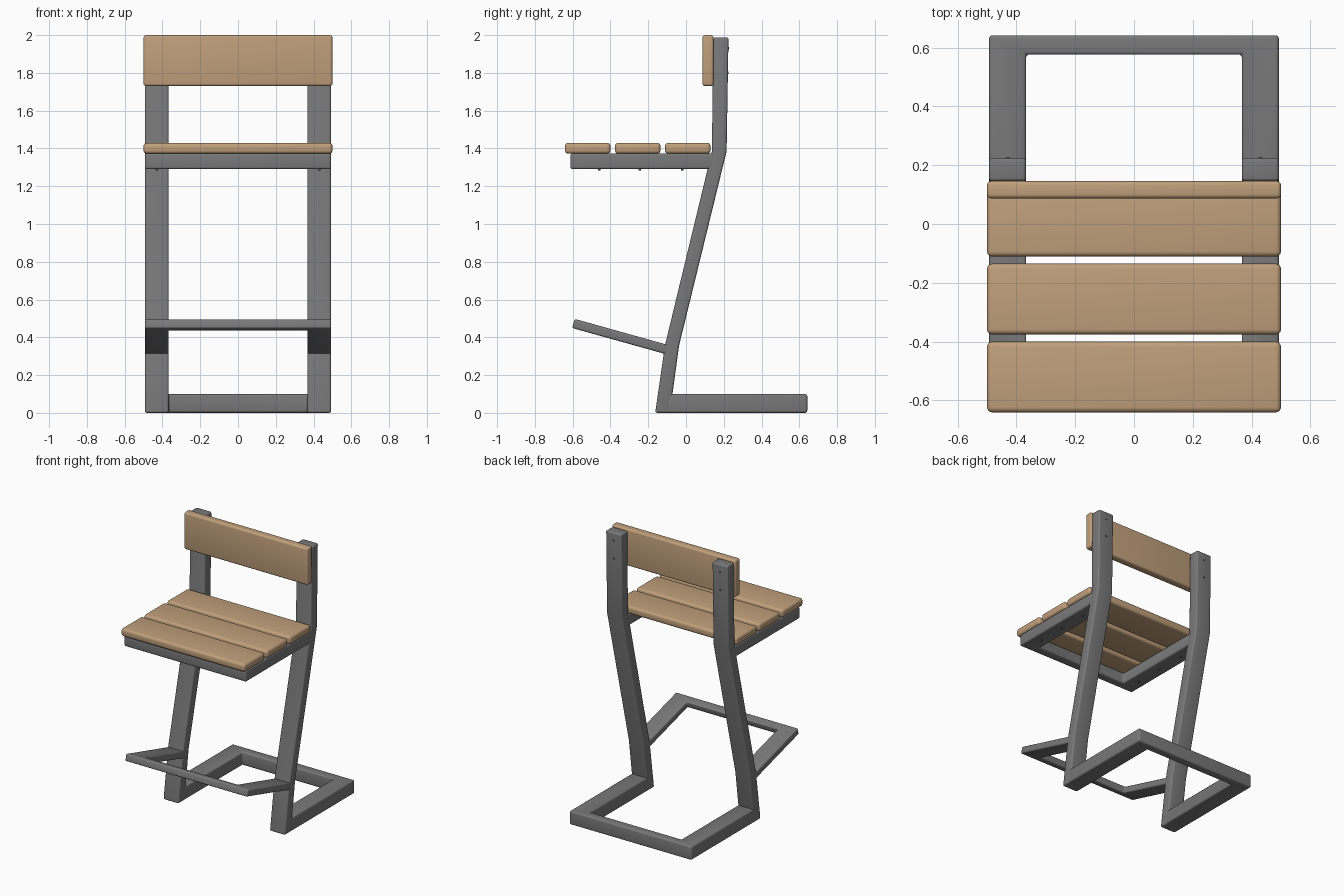
import bpy, bmesh, math
from mathutils import Matrix, Vector

if "Cube" in bpy.data.objects:
    bpy.data.objects.remove(bpy.data.objects["Cube"])


def material(name, rgb):
    m = bpy.data.materials.new(name)
    m.diffuse_color = (*rgb, 1)
    m.use_nodes = True
    m.node_tree.nodes["Principled BSDF"].inputs["Base Color"].default_value = m.diffuse_color
    return m


METAL = material("grey metal", (0.19, 0.19, 0.19))
WOOD = material("light wood", (0.53, 0.35, 0.20))
SCREW = material("dark screw", (0.10, 0.10, 0.10))


def finish(bm, name, mat, bevel=0.0):
    bmesh.ops.recalc_face_normals(bm, faces=bm.faces)
    mesh = bpy.data.meshes.new(name)
    bm.to_mesh(mesh)
    bm.free()
    ob = bpy.data.objects.new(name, mesh)
    bpy.context.collection.objects.link(ob)
    mesh.materials.append(mat)
    bpy.ops.object.select_all(action='DESELECT')
    ob.select_set(True)
    bpy.context.view_layer.objects.active = ob
    if bevel:
        mod = ob.modifiers.new("rounded edges", 'BEVEL')
        mod.width = bevel
        mod.segments = 4
        mod.limit_method = 'ANGLE'
        mod.angle_limit = math.radians(40)
        bpy.ops.object.modifier_apply(modifier=mod.name)
    bpy.ops.object.shade_smooth_by_angle(angle=math.radians(35))
    return ob


def prism(name, pts, depth, mat, bevel):
    """Extrude a closed outline of 3D points along the depth vector."""
    bm = bmesh.new()
    face = bm.faces.new([bm.verts.new(p) for p in pts])
    res = bmesh.ops.extrude_face_region(bm, geom=[face])
    verts = [v for v in res["geom"] if isinstance(v, bmesh.types.BMVert)]
    bmesh.ops.translate(bm, verts=verts, vec=Vector(depth))
    return finish(bm, name, mat, bevel)


def box(name, lo, hi, mat, bevel):
    pts = [(lo[0], lo[1], lo[2]), (hi[0], lo[1], lo[2]),
           (hi[0], hi[1], lo[2]), (lo[0], hi[1], lo[2])]
    return prism(name, pts, (0, 0, hi[2] - lo[2]), mat, bevel)


def u_frame(name, y_open, y_bar, bar, z0, z1, bevel):
    """Flat U: two wide arms joined by a crossbar at y_bar."""
    y_in = y_bar - math.copysign(bar, y_bar - y_open)
    half = [(XO, y_bar), (XO, y_open), (XI, y_open), (XI, y_in)]
    pts = half + [(-x, y) for x, y in reversed(half)]
    return prism(name, [(x, y, z0) for x, y in pts], (0, 0, z1 - z0), METAL, bevel)


def screw(name, loc, axis):
    bm = bmesh.new()
    rot = Vector((0, 0, 1)).rotation_difference(Vector(axis)).to_matrix().to_4x4()
    bmesh.ops.create_cone(bm, cap_ends=True, segments=16, radius1=0.008, radius2=0.006,
                          depth=0.01, matrix=Matrix.Translation(loc) @ rot)
    finish(bm, name, SCREW)


XI, XO = 0.367, 0.493   # inner and outer sides of the frame arms

# Bent legs running from the floor to the backrest
leg = [(-0.163, 0), (-0.112, 0.355), (0.137, 1.385), (0.145, 1.988),
       (0.225, 1.988), (0.215, 1.385), (-0.037, 0.355), (-0.085, 0)]
for side, x in (("left", -XO), ("right", XI)):
    prism(side + "_leg", [(x, y, z) for y, z in leg], (XO - XI, 0, 0), METAL, 0.012)

# Floor base, seat support and tilted footrest
u_frame("floor_base", -0.11, 0.642, 0.065, 0.0, 0.10, 0.012)
u_frame("seat_frame", 0.15, -0.612, 0.065, 1.29, 1.374, 0.012)
foot = u_frame("footrest", 0.02, -0.515, 0.06, -0.025, 0.025, 0.01)
foot.location = (0, -0.10, 0.335)
foot.rotation_euler.x = -math.radians(15.6)

# Three seat slats
for i in range(3):
    y = -0.641 + 0.265 * i
    box(f"seat_slat_{i + 1}", (-0.5, y, 1.372), (0.5, y + 0.241, 1.43), WOOD, 0.018)

# Backrest board
box("backrest", (-0.5, 0.087, 1.73), (0.5, 0.146, 2.0), WOOD, 0.014)

# Screws holding the slats and backrest
for x in (-0.43, 0.43):
    for y in (-0.46, -0.245, -0.02):
        screw("slat_screw", (x, y, 1.289), (0, 0, -1))
    for z in (1.80, 1.93):
        screw("backrest_screw", (x, 0.2205 + (z - 1.8) * 0.0166, z), (0, 1, 0))
